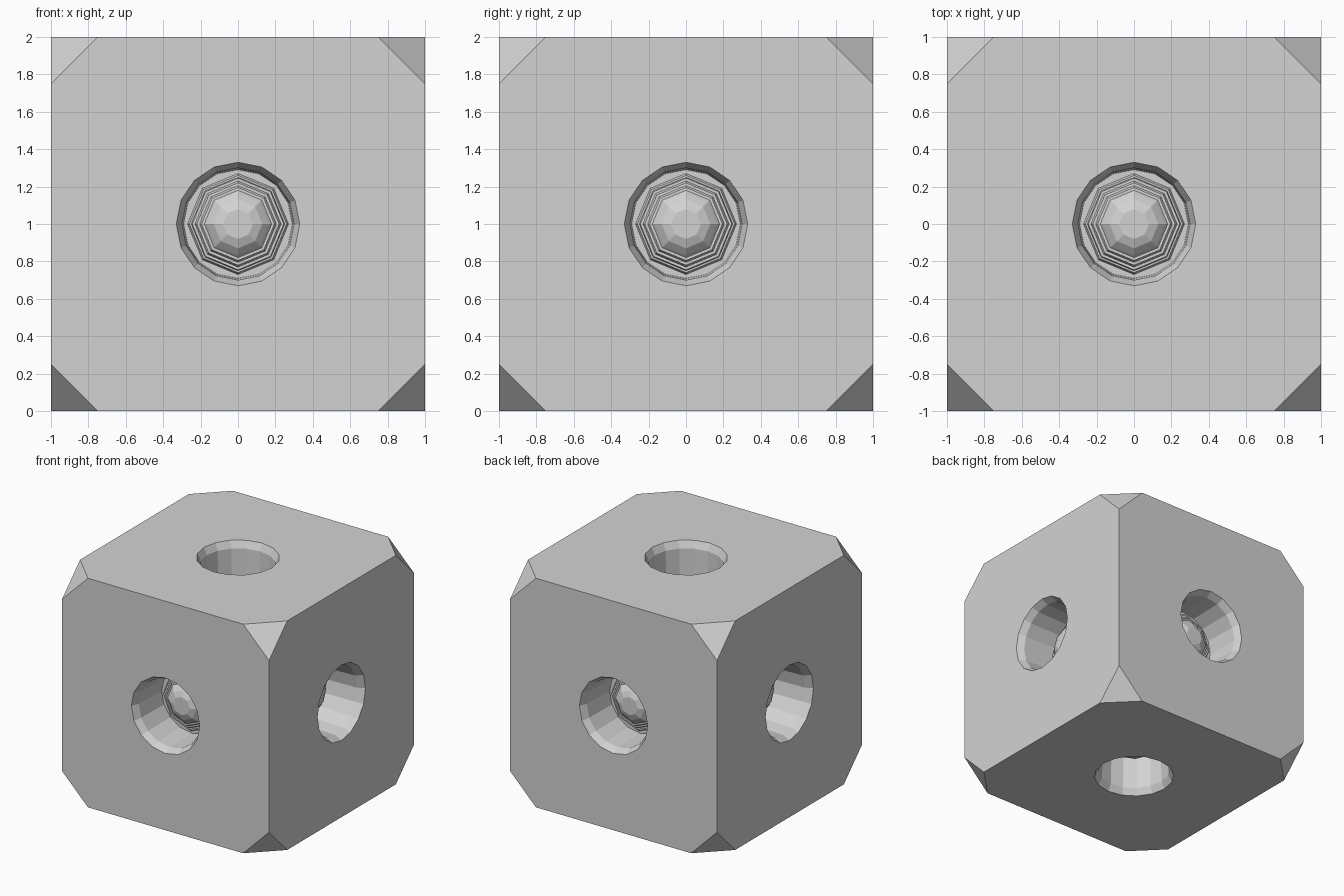
import bpy, bmesh, math
from mathutils import Matrix, Vector

if "Cube" in bpy.data.objects:
    bpy.data.objects.remove(bpy.data.objects["Cube"])

grey = bpy.data.materials.new("light grey")
grey.diffuse_color = (0.65, 0.65, 0.65, 1)
grey.use_nodes = True
grey.node_tree.nodes["Principled BSDF"].inputs["Base Color"].default_value = grey.diffuse_color

SIDES = 16
CUT = 0.75          # where the corner cuts meet the cube edges

# bore profile: (radius, depth below the face, octagonal?)
BORE = [
    (0.33, 0.00, False), (0.30, 0.06, False), (0.29, 0.36, False),
    (0.27, 0.36, True),                        # floor around the stepped plug
    (0.26, 0.34, True), (0.25, 0.34, True), (0.245, 0.32, True),
    (0.23, 0.32, True), (0.22, 0.30, True), (0.205, 0.30, True),
    (0.195, 0.285, True), (0.18, 0.285, True), (0.165, 0.27, True),
    (0.13, 0.24, True), (0.08, 0.22, True),    # domed plug end
]


def ring(bm, r, depth, octagonal):
    """Ring of 16 points; an octagon has every second point on a flat side."""
    verts = []
    for i in range(SIDES):
        k = r * (math.cos(math.pi / 8) if octagonal and i % 2 else 1)
        a = 2 * math.pi * i / SIDES
        verts.append(bm.verts.new((k * math.cos(a), k * math.sin(a), 1 - depth)))
    return verts


def loop_edges(bm, verts):
    return [bm.edges.new((v, verts[(i + 1) % len(verts)])) for i, v in enumerate(verts)]


def side(bm):
    """One cube side, facing +z, with its bore and plug."""
    rings = [ring(bm, *p) for p in BORE]
    c = CUT
    outline = [bm.verts.new((x, y, 1)) for x, y in
               ((1, -c), (1, c), (c, 1), (-c, 1), (-1, c), (-1, -c), (-c, -1), (c, -1))]
    edges = loop_edges(bm, outline) + loop_edges(bm, rings[0])
    bmesh.ops.triangle_fill(bm, use_beauty=True, edges=edges, normal=(0, 0, 1))
    for a, b in zip(rings, rings[1:]):
        for i in range(SIDES):
            j = (i + 1) % SIDES
            bm.faces.new((a[i], a[j], b[j], b[i]))
    bm.faces.new(rings[-1])


bm = bmesh.new()
turns = [Matrix.Rotation(math.radians(a), 4, 'X') for a in (0, 90, 180, 270)]
turns += [Matrix.Rotation(math.radians(a), 4, 'Y') for a in (90, -90)]
for turn in turns:
    old = set(bm.verts)
    side(bm)
    bmesh.ops.transform(bm, matrix=turn, verts=[v for v in bm.verts if v not in old])

# triangular corner cuts
for sx in (-1, 1):
    for sy in (-1, 1):
        for sz in (-1, 1):
            pts = [(sx * CUT, sy, sz), (sx, sy * CUT, sz), (sx, sy, sz * CUT)]
            bm.faces.new([bm.verts.new(p) for p in pts])

bmesh.ops.remove_doubles(bm, verts=bm.verts[:], dist=0.0005)
bmesh.ops.recalc_face_normals(bm, faces=bm.faces[:])
bmesh.ops.translate(bm, vec=Vector((0, 0, 1)), verts=bm.verts[:])

mesh = bpy.data.meshes.new("bored_cube")
bm.to_mesh(mesh)
bm.free()
mesh.materials.append(grey)
cube = bpy.data.objects.new("bored_cube", mesh)
bpy.context.collection.objects.link(cube)
